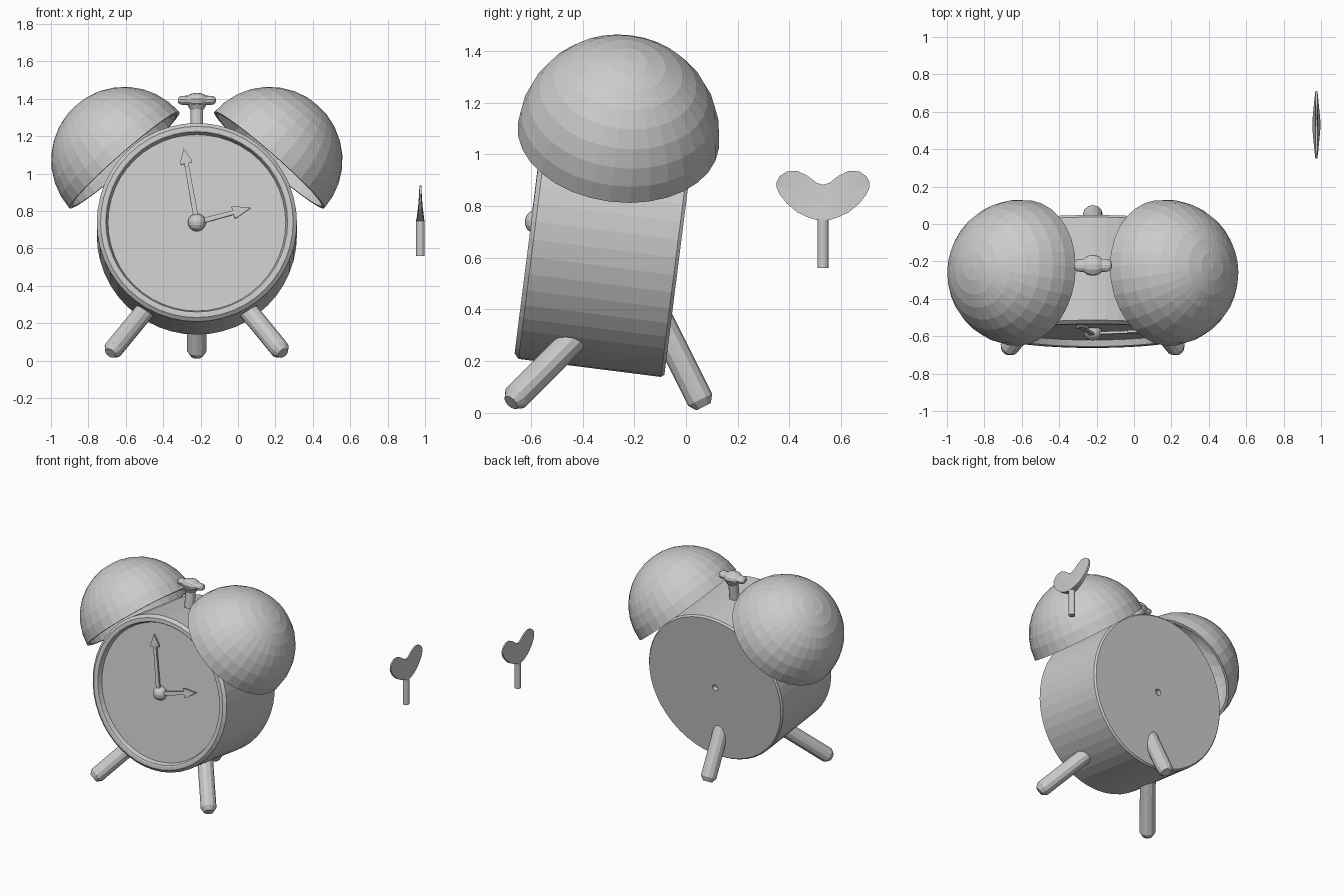
import bpy, bmesh
from math import sin, cos, pi, radians
from mathutils import Matrix, Vector

cube = bpy.data.objects.get("Cube")
if cube:
    bpy.data.objects.remove(cube, do_unlink=True)

grey = bpy.data.materials.new("plain_grey")
grey.use_nodes = True
tone = (0.6, 0.6, 0.6, 1)
grey.diffuse_color = tone
grey.node_tree.nodes["Principled BSDF"].inputs["Base Color"].default_value = tone

# The clock leans back around the middle of its case
CLOCK = Matrix.Translation((-0.22, -0.308, 0.705)) @ Matrix.Rotation(radians(-7.2), 4, 'X')


def finish(name, bm, matrix=Matrix()):
    bmesh.ops.remove_doubles(bm, verts=bm.verts, dist=0.0001)
    bmesh.ops.recalc_face_normals(bm, faces=bm.faces)
    mesh = bpy.data.meshes.new(name)
    bm.to_mesh(mesh)
    bm.free()
    mesh.transform(matrix)
    mesh.materials.append(grey)
    obj = bpy.data.objects.new(name, mesh)
    bpy.context.collection.objects.link(obj)
    return obj


def lathe(name, profile, segments, matrix=Matrix(), closed=False):
    """Spin (radius, height) points around the z axis."""
    bm = bmesh.new()
    verts = [bm.verts.new((r, 0, z)) for r, z in profile]
    edges = [bm.edges.new(pair) for pair in zip(verts, verts[1:])]
    if closed:
        edges.append(bm.edges.new((verts[-1], verts[0])))
    bmesh.ops.spin(bm, geom=verts + edges, cent=(0, 0, 0), axis=(0, 0, 1),
                   angle=2 * pi, steps=segments, use_merge=False)
    return finish(name, bm, matrix)


def leg(name, foot, top, r=0.052):
    """Rod with a chamfered foot."""
    foot, top = Vector(foot), Vector(top)
    d = top - foot
    matrix = Matrix.Translation(foot) @ d.to_track_quat('Z', 'Y').to_matrix().to_4x4()
    profile = [(0, 0), (r * 0.6, 0), (r, 0.03), (r, d.length), (0, d.length)]
    lathe(name, profile, 12, matrix)


# Case with front rim, sunken dial and winding hole in the back
lathe("case", [(0, -0.255), (0.475, -0.255), (0.485, -0.288), (0.492, -0.2925),
               (0.515, -0.2925), (0.535, -0.275), (0.535, 0.28), (0.525, 0.2925),
               (0.022, 0.2925), (0.022, 0.26), (0, 0.26)], 48,
      CLOCK @ Matrix.Rotation(-pi / 2, 4, 'X'))

# Hollow bells
R, INNER, STEPS = 0.392, 0.372, 8
arc = [i * pi / 2 / STEPS for i in range(STEPS + 1)]
bell = [(R * sin(a), R * cos(a)) for a in arc]
bell += [(INNER * sin(a), INNER * cos(a)) for a in reversed(arc)]
for side, name in ((-1, "right_bell"), (1, "left_bell")):
    lathe(name, bell, 32, CLOCK @ Matrix.Translation((side * 0.387, 0, 0.37))
          @ Matrix.Rotation(side * radians(41), 4, 'Y'))

# Striker: flared stem with a double-ended head
lathe("striker_stem", [(0, 0.5), (0.034, 0.5), (0.034, 0.64), (0.05, 0.665), (0, 0.68)],
      12, CLOCK)
half = [(0.055, 0.012), (0.05, 0.03), (0.035, 0.05), (0.034, 0.075), (0.03, 0.09),
        (0.018, 0.1), (0, 0.102)]
lathe("striker_head", [(r, -z) for r, z in reversed(half)] + half, 12,
      CLOCK @ Matrix.Translation((0, 0, 0.692)) @ Matrix.Scale(0.72, 4, (0, 0, 1))
      @ Matrix.Rotation(pi / 2, 4, 'Y'))


# Clock hands with arrow tips
def hand(name, tip, head, depth):
    tip = Vector((tip[0], 0, tip[1]))
    length, u = tip.length, tip.normalized()
    v = Vector((-u.z, 0, u.x))
    neck = length - head
    side = [(0, 0.014), (neck, 0.011), (neck - 0.004, 0.032), (neck + 0.015, 0.03)]
    outline = side + [(length, 0)] + [(a, -b) for a, b in reversed(side)]
    bm = bmesh.new()
    face = bm.faces.new([bm.verts.new(u * a + v * b) for a, b in outline])
    extruded = bmesh.ops.extrude_face_region(bm, geom=[face])["geom"]
    moved = [g for g in extruded if isinstance(g, bmesh.types.BMVert)]
    bmesh.ops.translate(bm, verts=moved, vec=(0, 0.014, 0))
    finish(name, bm, CLOCK @ Matrix.Translation((0, depth, 0)))


hand("minute_hand", (-0.07, 0.395), 0.08, -0.294)
hand("hour_hand", (0.288, 0.077), 0.095, -0.286)
bm = bmesh.new()
bmesh.ops.create_uvsphere(bm, u_segments=16, v_segments=8, radius=0.048)
finish("hand_pivot", bm, CLOCK @ Matrix.Translation((0, -0.27, 0)))

# Three legs
for side, name in ((-1, "right_front_leg"), (1, "left_front_leg")):
    leg(name, (-0.221 + side * 0.462, -0.677, 0.04), (-0.221 + side * 0.2, -0.36, 0.36))
leg("back_leg", (-0.22, 0.068, 0.024), (-0.22, -0.12, 0.40))

# Loose winding key: round stem and a heart-shaped grip thinning outward
lathe("key_stem", [(0, 0.56), (0.022, 0.56), (0.022, 0.755), (0, 0.755)], 16,
      Matrix.Translation((0.975, 0.53, 0)))
columns = [(0, 0.745, 0.882, 0.022), (0.025, 0.746, 0.89, 0.021), (0.06, 0.757, 0.917, 0.018),
           (0.10, 0.776, 0.936, 0.014), (0.14, 0.81, 0.934, 0.01),
           (0.168, 0.845, 0.915, 0.007), (0.18, 0.872, 0.892, 0.005)]
bm = bmesh.new()
for side in (-1, 1):
    rings = []
    for y, low, top, t in columns:
        mid = (low + top) / 2
        corners = [(-t, low), (t, low), (t * 0.6, mid), (0.005, top), (-0.005, top), (-t * 0.6, mid)]
        rings.append([bm.verts.new((x, side * y, z)) for x, z in corners])
    for a, b in zip(rings, rings[1:]):
        for i in range(6):
            j = (i + 1) % 6
            bm.faces.new((a[i], a[j], b[j], b[i]))
    bm.faces.new(rings[-1])
finish("key_grip", bm, Matrix.Translation((0.975, 0.53, 0)))
